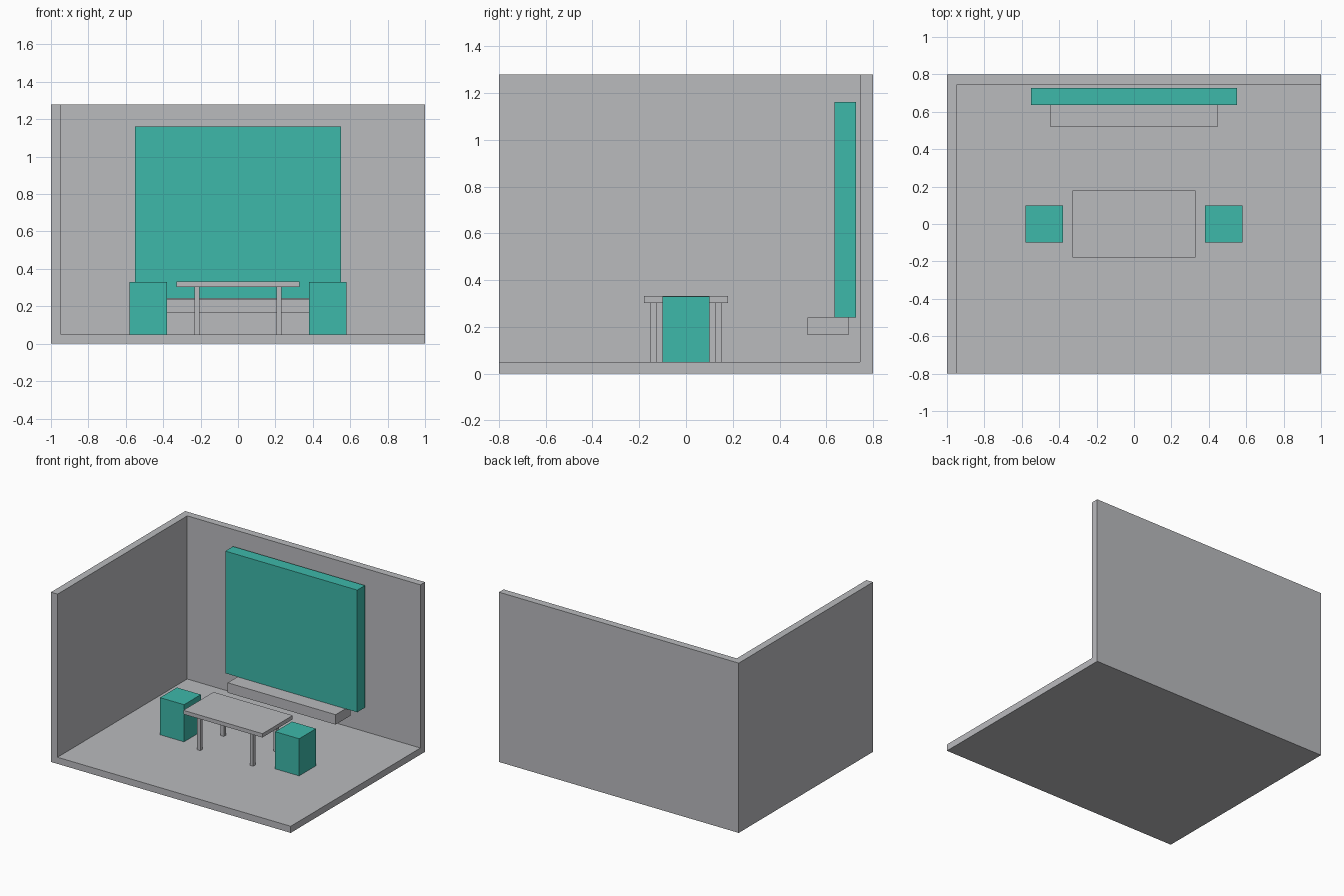
import bpy

if "Cube" in bpy.data.objects:
    bpy.data.objects.remove(bpy.data.objects["Cube"])


def material(name, rgb):
    m = bpy.data.materials.new(name)
    m.diffuse_color = (*rgb, 1.0)
    m.use_nodes = True
    m.node_tree.nodes["Principled BSDF"].inputs["Base Color"].default_value = m.diffuse_color
    return m


GREY = material("light grey", (0.49, 0.495, 0.515))
TEAL = material("teal", (0.047, 0.48, 0.40))


def box(name, x, y, z, mat):
    """Box from (min, max) ranges along each axis."""
    bpy.ops.mesh.primitive_cube_add(size=1)
    ob = bpy.context.object
    ob.name = name
    ob.location = [(a + b) / 2 for a, b in (x, y, z)]
    ob.scale = [b - a for a, b in (x, y, z)]
    bpy.ops.object.transform_apply(location=True, rotation=False, scale=True)
    ob.data.materials.append(mat)
    return ob


# Room shell: floor and two walls meeting at the back left corner
FLOOR, WALL, TOP = 0.05, 0.055, 1.28
box("floor", (-1, 1), (-0.8, 0.8), (0, FLOOR), GREY)
box("left_wall", (-1, -1 + WALL), (-0.8, 0.8), (FLOOR, TOP), GREY)
box("back_wall", (-1 + WALL, 1), (0.8 - WALL, 0.8), (FLOOR, TOP), GREY)

# Large panel with the ledge under it
box("wall_panel", (-0.55, 0.55), (0.635, 0.727), (0.241, 1.162), TEAL)
box("ledge", (-0.45, 0.45), (0.52, 0.695), (0.165, 0.24), GREY)

# Table
box("table_top", (-0.33, 0.33), (-0.18, 0.18), (0.303, 0.332), GREY)
LEG = 0.013
for sx, side in ((-1, "left"), (1, "right")):
    for sy, end in ((-1, "front"), (1, "back")):
        cx, cy = sx * 0.22, sy * 0.14
        box(f"{end}_{side}_table_leg", (cx - LEG, cx + LEG),
            (cy - LEG, cy + LEG), (FLOOR, 0.303), GREY)
    # Block stool at each end of the table
    box(f"{side}_stool", (sx * 0.48 - 0.1, sx * 0.48 + 0.1),
        (-0.1, 0.1), (FLOOR, 0.33), TEAL)
